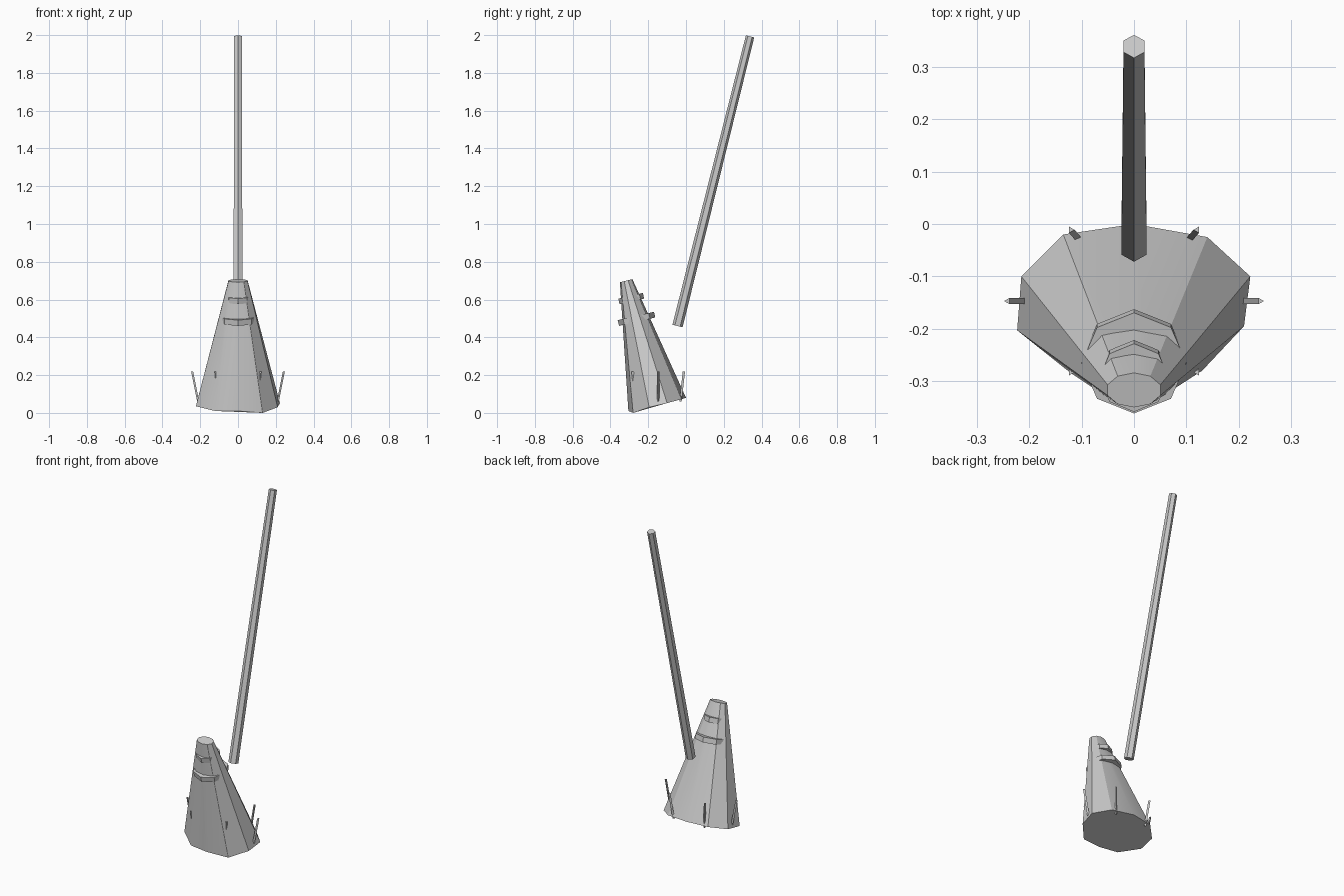
import bpy, bmesh, math
from mathutils import Vector

if "Cube" in bpy.data.objects:
    bpy.data.objects.remove(bpy.data.objects["Cube"])

grey = bpy.data.materials.new("light_grey")
grey.diffuse_color = (0.6, 0.6, 0.6, 1)
grey.use_nodes = True
grey.node_tree.nodes["Principled BSDF"].inputs["Base Color"].default_value = grey.diffuse_color


def loft(name, bottom, top, smooth=False):
    """Solid between two matching rings of points."""
    bm = bmesh.new()
    a = [bm.verts.new(p) for p in bottom]
    b = [bm.verts.new(p) for p in top]
    n = len(a)
    for i in range(n):
        j = (i + 1) % n
        bm.faces.new((a[i], a[j], b[j], b[i]))
    bm.faces.new(a[::-1])
    bm.faces.new(b)
    bmesh.ops.recalc_face_normals(bm, faces=bm.faces)
    mesh = bpy.data.meshes.new(name)
    bm.to_mesh(mesh)
    bm.free()
    mesh.materials.append(grey)
    obj = bpy.data.objects.new(name, mesh)
    bpy.context.collection.objects.link(obj)
    if smooth:
        bpy.ops.object.select_all(action='DESELECT')
        obj.select_set(True)
        bpy.context.view_layer.objects.active = obj
        bpy.ops.object.shade_smooth_by_angle(angle=math.radians(30))
    return obj


def ring(n, centre, rx, ry, tilt=0.0):
    """Ellipse of n points starting at the back; tilt is rise per unit of y."""
    pts = []
    for i in range(n):
        t = math.pi / 2 - 2 * math.pi * i / n
        y = ry * math.sin(t)
        pts.append(Vector(centre) + Vector((rx * math.cos(t), y, tilt * y)))
    return pts


# Long leaning hexagonal handle
loft("handle",
     ring(6, (0, -0.045, 0.46), 0.028, 0.027, -0.25),
     ring(6, (0, 0.339, 1.993), 0.023, 0.022, -0.25))

# Flattened bristle head, slightly uneven at its slanted lower rim
rim = [(0, 0, 0.08), (0.14, -0.025, 0.072), (0.222, -0.10, 0.052),
       (0.21, -0.195, 0.03), (0.13, -0.28, 0.0), (0, -0.305, 0.01),
       (-0.12, -0.285, 0.01), (-0.223, -0.203, 0.035),
       (-0.215, -0.10, 0.052), (-0.135, -0.02, 0.075)]
loft("bristle_head", rim,
     ring(10, (0, -0.317, 0.70), 0.053, 0.033, 0.25), smooth=True)

# Binding bands that emerge at the front and back of the head
for name, y, z, rx, ry in (("lower_band", -0.262, 0.498, 0.10, 0.096),
                           ("upper_band", -0.290, 0.605, 0.066, 0.065)):
    h = 0.015
    loft(name,
         ring(8, (0, y + h * 0.23, z - h), rx, ry, 0.23),
         ring(8, (0, y - h * 0.23, z + h), rx, ry, 0.23))

# Loose three-sided straws splayed around the rim
for k in range(6):
    a = math.radians(60 * k)
    c, s = math.cos(a), math.sin(a)
    base = Vector((0.209 * c, -0.147 + 0.136 * s, 0.06))
    tip = Vector((0.241 * c, -0.147 + 0.157 * s, 0.22))
    tri = [Vector((0.007 * math.cos(a + t), 0.007 * math.sin(a + t), 0))
           for t in (0, 2 * math.pi / 3, 4 * math.pi / 3)]
    loft(f"loose_straw_{k + 1}", [base + v for v in tri], [tip + v for v in tri])
